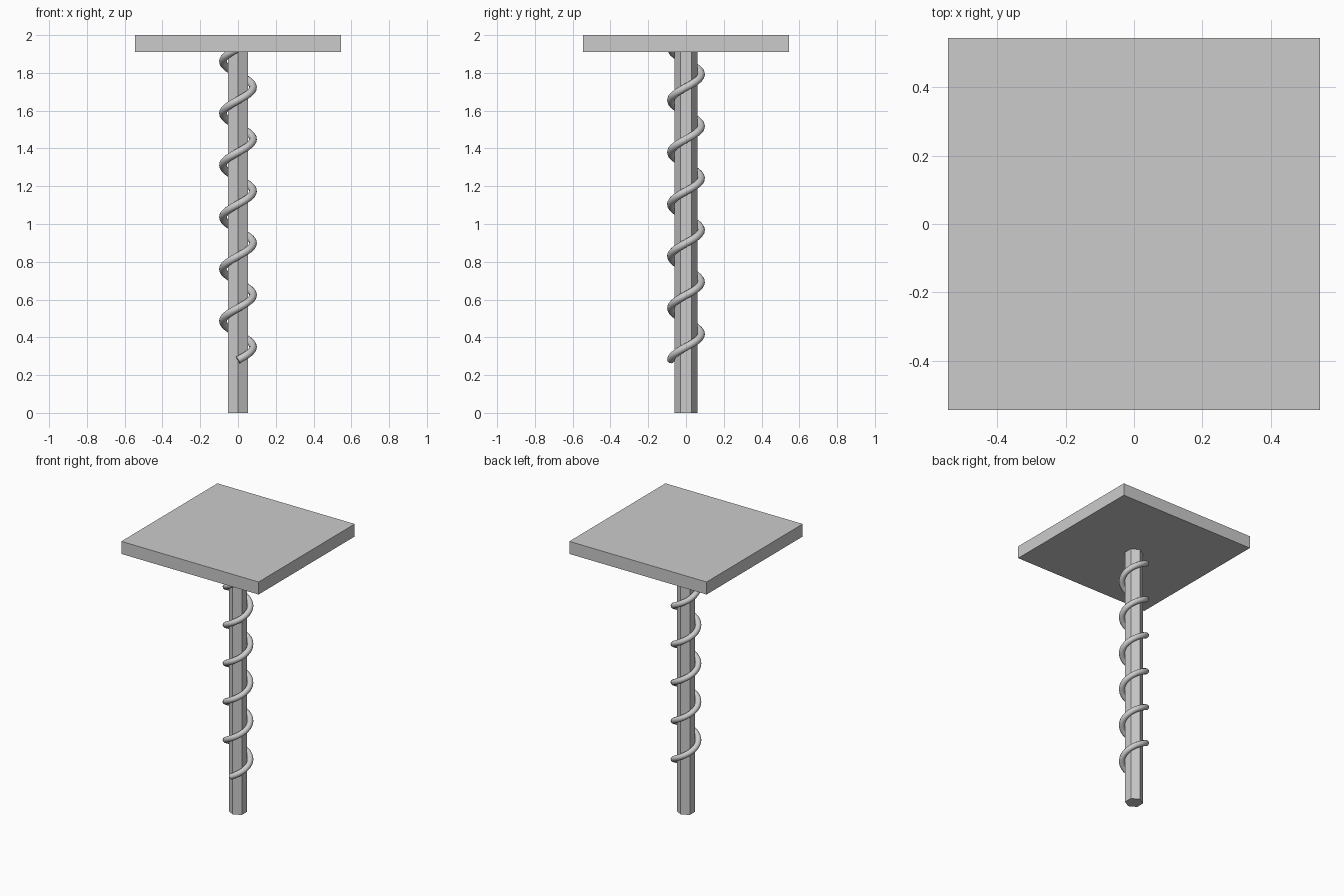
import bpy, math

if "Cube" in bpy.data.objects:
    bpy.data.objects.remove(bpy.data.objects["Cube"])

grey = bpy.data.materials.new("light_grey")
grey.diffuse_color = (0.6, 0.6, 0.6, 1)
grey.use_nodes = True
grey.node_tree.nodes["Principled BSDF"].inputs["Base Color"].default_value = grey.diffuse_color

# Square top plate
bpy.ops.mesh.primitive_cube_add(size=1, location=(0, 0, 1.955))
plate = bpy.context.object
plate.name = "top_plate"
plate.scale = (1.09, 1.09, 0.09)
bpy.ops.object.transform_apply(location=False, rotation=False, scale=True)
plate.data.materials.append(grey)

# Hexagonal post, corners pointing to front and back
bpy.ops.mesh.primitive_cylinder_add(vertices=6, radius=0.06, depth=1.91, location=(0, 0, 0.955))
post = bpy.context.object
post.name = "hexagonal_post"
post.data.materials.append(grey)

# Spiral rod winding six times round the post, its end buried in the plate
TURNS, STEPS, PITCH, START, RADIUS = 6, 32, 0.275, 0.28, 0.08
curve = bpy.data.curves.new("spiral_rod", "CURVE")
curve.dimensions = "3D"
curve.bevel_depth = 0.02
curve.bevel_resolution = 4
curve.use_fill_caps = True
spline = curve.splines.new("POLY")
count = TURNS * STEPS + 1
spline.points.add(count - 1)
for i in range(count):
    a = -math.pi / 2 + 2 * math.pi * i / STEPS
    spline.points[i].co = (RADIUS * math.cos(a), RADIUS * math.sin(a), START + PITCH * i / STEPS, 1)
rod = bpy.data.objects.new("spiral_rod", curve)
bpy.context.collection.objects.link(rod)
curve.materials.append(grey)

# Turn the rod into a smooth mesh with sharp ends
bpy.ops.object.select_all(action="DESELECT")
rod.select_set(True)
bpy.context.view_layer.objects.active = rod
bpy.ops.object.convert(target="MESH")
bpy.ops.object.shade_smooth_by_angle(angle=math.radians(40))
bpy.context.object.name = "spiral_rod"
